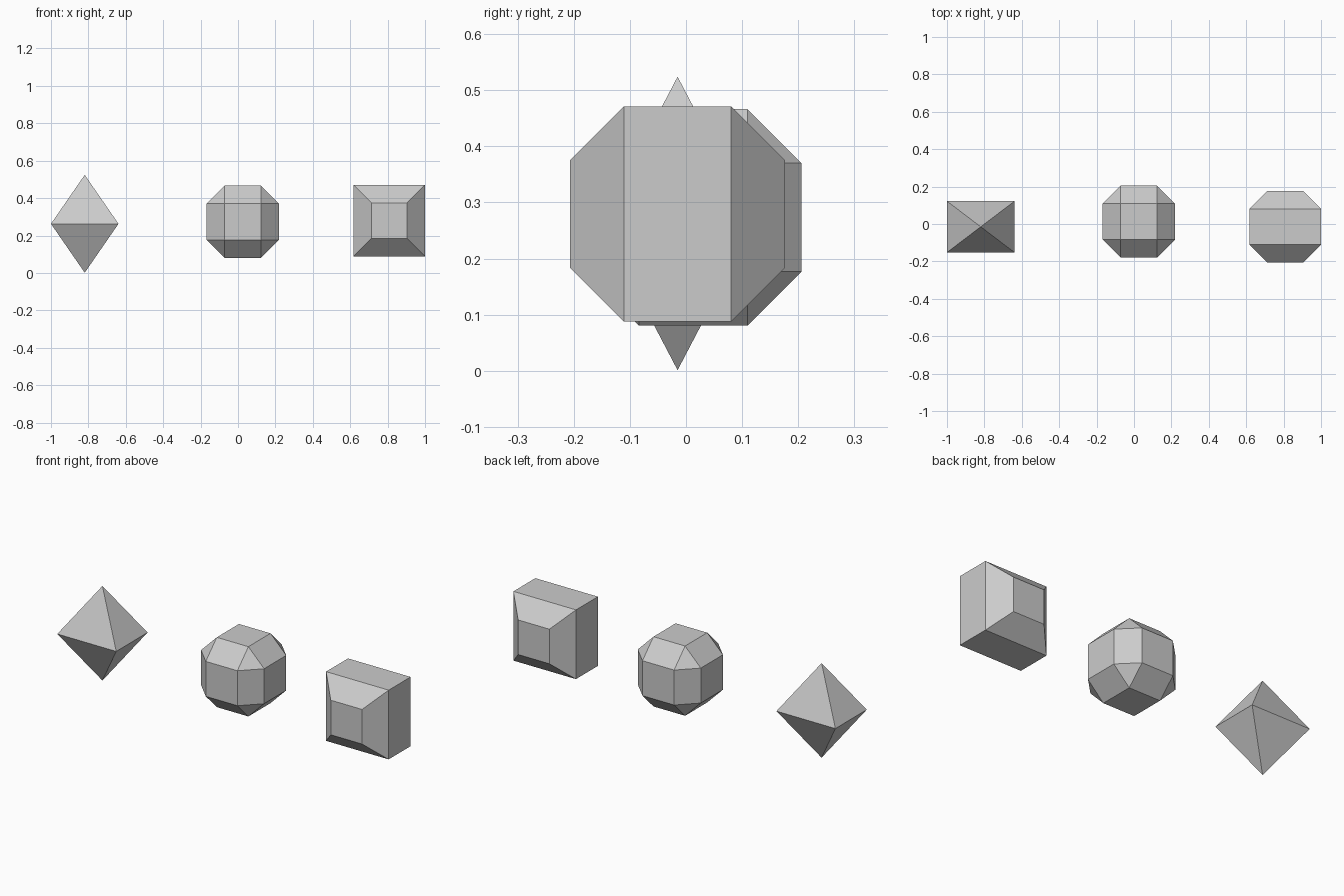
import bpy, bmesh
from itertools import product

if "Cube" in bpy.data.objects:
    bpy.data.objects.remove(bpy.data.objects["Cube"])


def hull_solid(name, points, centre):
    """Convex flat-faced solid around the given points."""
    bm = bmesh.new()
    for p in points:
        bm.verts.new(p)
    bmesh.ops.convex_hull(bm, input=bm.verts[:])
    bmesh.ops.dissolve_limit(bm, angle_limit=0.01, verts=bm.verts[:], edges=bm.edges[:])
    bmesh.ops.recalc_face_normals(bm, faces=bm.faces[:])
    mesh = bpy.data.meshes.new(name)
    bm.to_mesh(mesh)
    bm.free()
    obj = bpy.data.objects.new(name, mesh)
    obj.location = centre
    bpy.context.collection.objects.link(obj)
    return obj


def corners(x, y, z):
    """Eight mirrored copies of a point (fewer where a value is zero)."""
    return sorted(set((sx * x, sy * y, sz * z) for sx, sy, sz in product((-1, 1), repeat=3)))


# Left: double pyramid on a rectangular waist
hull_solid("double_pyramid",
           [(sx * 0.1805, sy * 0.137, 0) for sx, sy in product((-1, 1), repeat=2)]
           + [(0, 0, 0.2615), (0, 0, -0.2615)],
           (-0.8195, -0.015, 0.2625))

# Middle: cube with bevelled edges and triangular corners
A, B = 0.193, 0.0967
hull_solid("bevelled_cube",
           corners(A, B, B) + corners(B, A, B) + corners(B, B, A),
           (0.0255, 0.013, 0.2732))

# Right: square slab tapering to smaller faces at front and back
C, D = 0.1915, 0.0957
hull_solid("tapered_block",
           corners(C, D, C) + corners(D, C, D),
           (0.8085, -0.0152, 0.2794))
